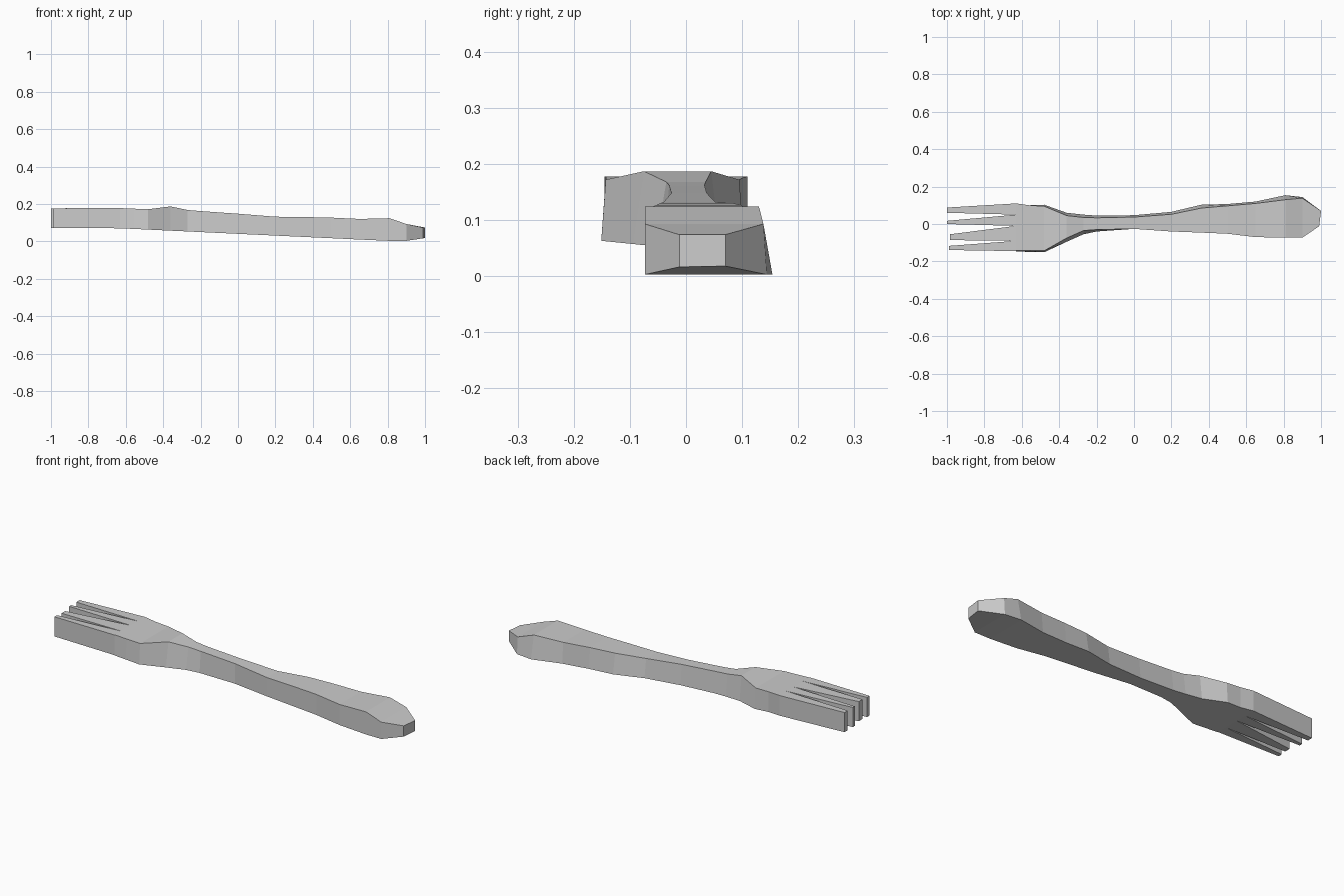
import bpy
import bmesh

cube = bpy.data.objects.get("Cube")
if cube:
    bpy.data.objects.remove(cube, do_unlink=True)

# Single grey metal colour
metal = bpy.data.materials.new("grey_metal")
metal.use_nodes = True
colour = (0.6, 0.6, 0.6, 1.0)
metal.diffuse_color = colour
metal.node_tree.nodes["Principled BSDF"].inputs["Base Color"].default_value = colour


def underside(x):
    """Height of the sloping underside at a position along the length."""
    slope = 0.0405 - 0.047 * x
    tip_rise = 0.15 * (x - 0.9)
    return min(0.072, max(slope, 0.003, tip_rise + 0.003))


def section(front, back, top, flare_front=0.0, flare_back=0.0):
    """Four corners of a cross-section, from its front and back (x, y) edges."""
    (xf, yf), (xb, yb) = front, back
    return [
        (xf, yf - flare_front, underside(xf)),
        (xb, yb + flare_back, underside(xb)),
        (xb, yb, top),
        (xf, yf, top),
    ]


def loft(bm, sections, cap_start=False, cap_end=False):
    """Join consecutive cross-sections with side faces."""
    rings = [[bm.verts.new(corner) for corner in ring] for ring in sections]
    for ring, following in zip(rings, rings[1:]):
        for i in range(4):
            j = (i + 1) % 4
            bm.faces.new((ring[i], ring[j], following[j], following[i]))
    if cap_start:
        bm.faces.new(rings[0])
    if cap_end:
        bm.faces.new(rings[-1])


def make_object(name, bm):
    bmesh.ops.remove_doubles(bm, verts=bm.verts, dist=0.0005)
    bmesh.ops.recalc_face_normals(bm, faces=bm.faces)
    mesh = bpy.data.meshes.new(name)
    bm.to_mesh(mesh)
    bm.free()
    mesh.materials.append(metal)
    obj = bpy.data.objects.new(name, mesh)
    bpy.context.collection.objects.link(obj)
    return obj


# Head and handle: x, front y, back y, top z, front flare, back flare
ROOT_X, ROOT_TOP = -0.63, 0.178
profile = [
    (ROOT_X, -0.143, 0.11, ROOT_TOP, 0.004, 0),
    (-0.56, -0.143, 0.1, 0.175, 0.006, 0),
    (-0.48, -0.143, 0.095, 0.172, 0.008, 0.008),
    (-0.36, -0.075, 0.045, 0.187, 0.02, 0.015),
    (-0.27, -0.035, 0.035, 0.168, 0.02, 0.015),
    (-0.2, -0.03, 0.033, 0.162, 0.01, 0.012),
    (0, -0.026, 0.037, 0.148, 0, 0.01),
    (0.2, -0.04, 0.052, 0.132, 0, 0.013),
    (0.36, -0.046, 0.085, 0.13, 0, 0.018),
    (0.5, -0.052, 0.097, 0.127, 0, 0.01),
    (0.65, -0.07, 0.11, 0.12, 0, 0.01),
    (0.81, -0.073, 0.13, 0.124, 0, 0.024),
    (0.9, -0.073, 0.138, 0.093, 0, 0.006),
]
sections = [
    section((x, front), (x, back), top, flare_front, flare_back)
    for x, front, back, top, flare_front, flare_back in profile
]
# Slanted blunt tip of the handle
sections.append(section((0.99, -0.012), (1.0, 0.07), 0.074))
body = bmesh.new()
loft(body, sections, cap_end=True)
make_object("handle_and_head", body)

# Four tapering tines: wide at the shared roots, narrow at the tips
roots = [-0.145, -0.09, -0.01, 0.05, 0.11]
tips = [
    (-0.99, -0.139, -0.117),
    (-0.985, -0.086, -0.055),
    (-1.0, 0.0, 0.017),
    (-1.0, 0.06, 0.088),
]
for number, (tip_x, tip_front, tip_back) in enumerate(tips, 1):
    tine = bmesh.new()
    tip = section((tip_x, tip_front), (tip_x, tip_back), 0.177)
    root = section((ROOT_X, roots[number - 1]), (ROOT_X, roots[number]), ROOT_TOP)
    loft(tine, [tip, root], cap_start=True)
    # Open root end: normals must face outward from the tine axis
    make_object(f"tine_{number}", tine)
